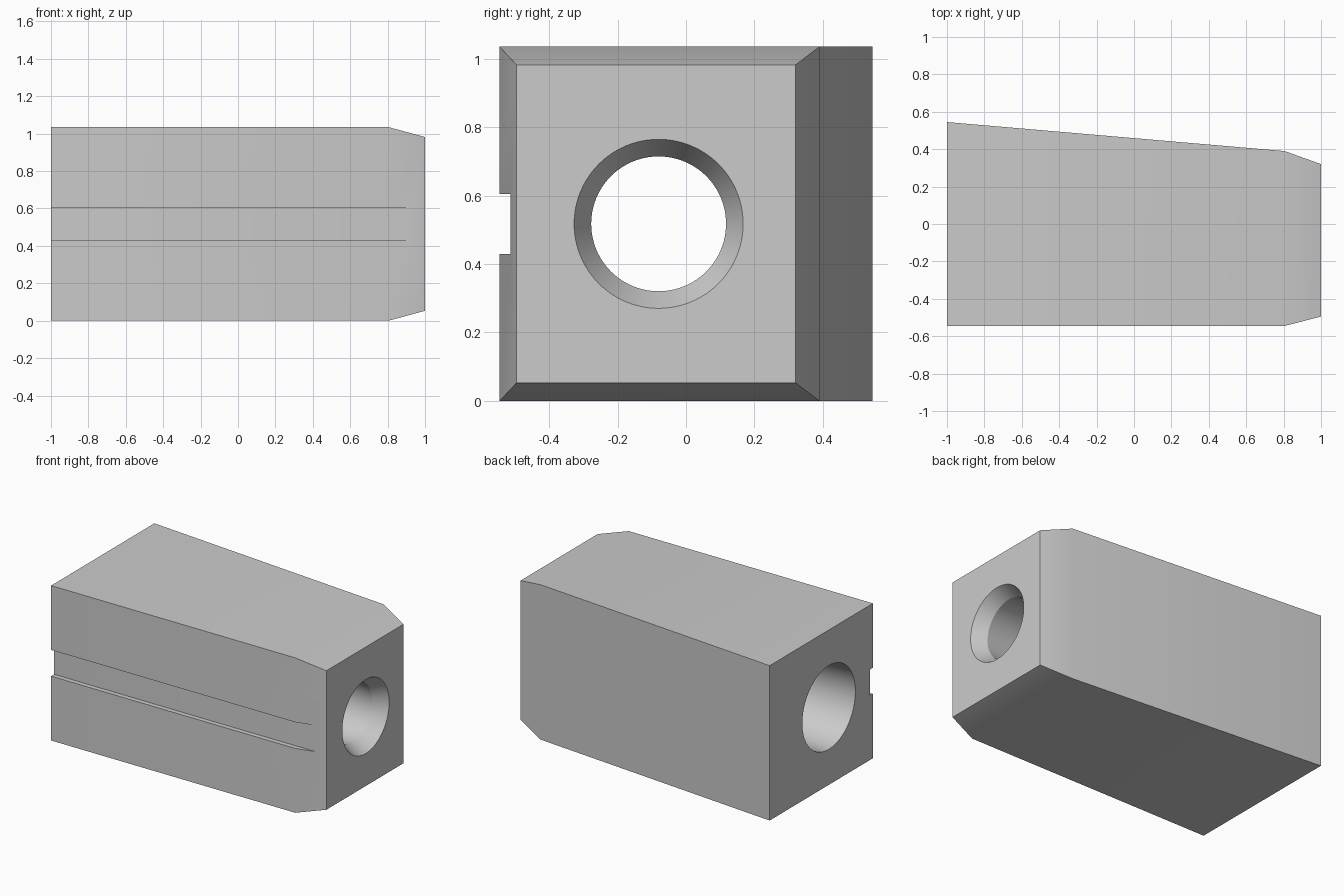
import bpy, bmesh, math

if "Cube" in bpy.data.objects:
    bpy.data.objects.remove(bpy.data.objects["Cube"], do_unlink=True)

HEIGHT = 1.035
AXIS_Y, AXIS_Z = -0.08, HEIGHT / 2

grey = bpy.data.materials.new("plain grey")
grey.use_nodes = True
colour = (0.6, 0.6, 0.6, 1)
grey.diffuse_color = colour
grey.node_tree.nodes["Principled BSDF"].inputs["Base Color"].default_value = colour


def loft(name, rings):
    """Skin a list of equal-sized point rings into a closed solid."""
    bm = bmesh.new()
    loops = [[bm.verts.new(p) for p in ring] for ring in rings]
    n = len(loops[0])
    for a, b in zip(loops, loops[1:]):
        for i in range(n):
            j = (i + 1) % n
            bm.faces.new((a[i], a[j], b[j], b[i]))
    bm.faces.new(loops[0])
    bm.faces.new(loops[-1])
    bmesh.ops.recalc_face_normals(bm, faces=bm.faces)
    mesh = bpy.data.meshes.new(name)
    bm.to_mesh(mesh)
    bm.free()
    obj = bpy.data.objects.new(name, mesh)
    bpy.context.collection.objects.link(obj)
    obj.data.materials.append(grey)
    return obj


def rect(x, y0, y1, z0, z1):
    return [(x, y0, z0), (x, y1, z0), (x, y1, z1), (x, y0, z1)]


def circle(x, r, n=96):
    angles = [2 * math.pi * i / n for i in range(n)]
    return [(x, AXIS_Y + r * math.cos(a), AXIS_Z + r * math.sin(a)) for a in angles]


# Tapered block with a chamfered end
body = loft("body", [
    rect(-1, -0.545, 0.545, 0, HEIGHT),
    rect(0.805, -0.545, 0.39, 0, HEIGHT),
    rect(1, -0.495, 0.32, 0.053, HEIGHT - 0.053),
])

# Tapered bore with a countersunk mouth
slope = 0.05 / 0.09
bore = loft("bore_cutter", [
    circle(-1.05, 0.282),
    circle(0.91, 0.197),
    circle(1.0, 0.247),
    circle(1.05, 0.247 + 0.05 * slope),
])

# Shallow groove along the front
groove = loft("groove_cutter", [
    rect(x, -0.7, -0.513, 0.43, 0.605) for x in (-1.1, 1.1)
])

bpy.context.view_layer.objects.active = body
for cutter in (bore, groove):
    cut = body.modifiers.new(cutter.name, "BOOLEAN")
    cut.operation = "DIFFERENCE"
    cut.solver = "EXACT"
    cut.object = cutter
    bpy.ops.object.modifier_apply(modifier=cut.name)
    bpy.data.objects.remove(cutter, do_unlink=True)

bpy.ops.object.select_all(action="DESELECT")
body.select_set(True)
bpy.ops.object.shade_smooth_by_angle(angle=math.radians(30))
